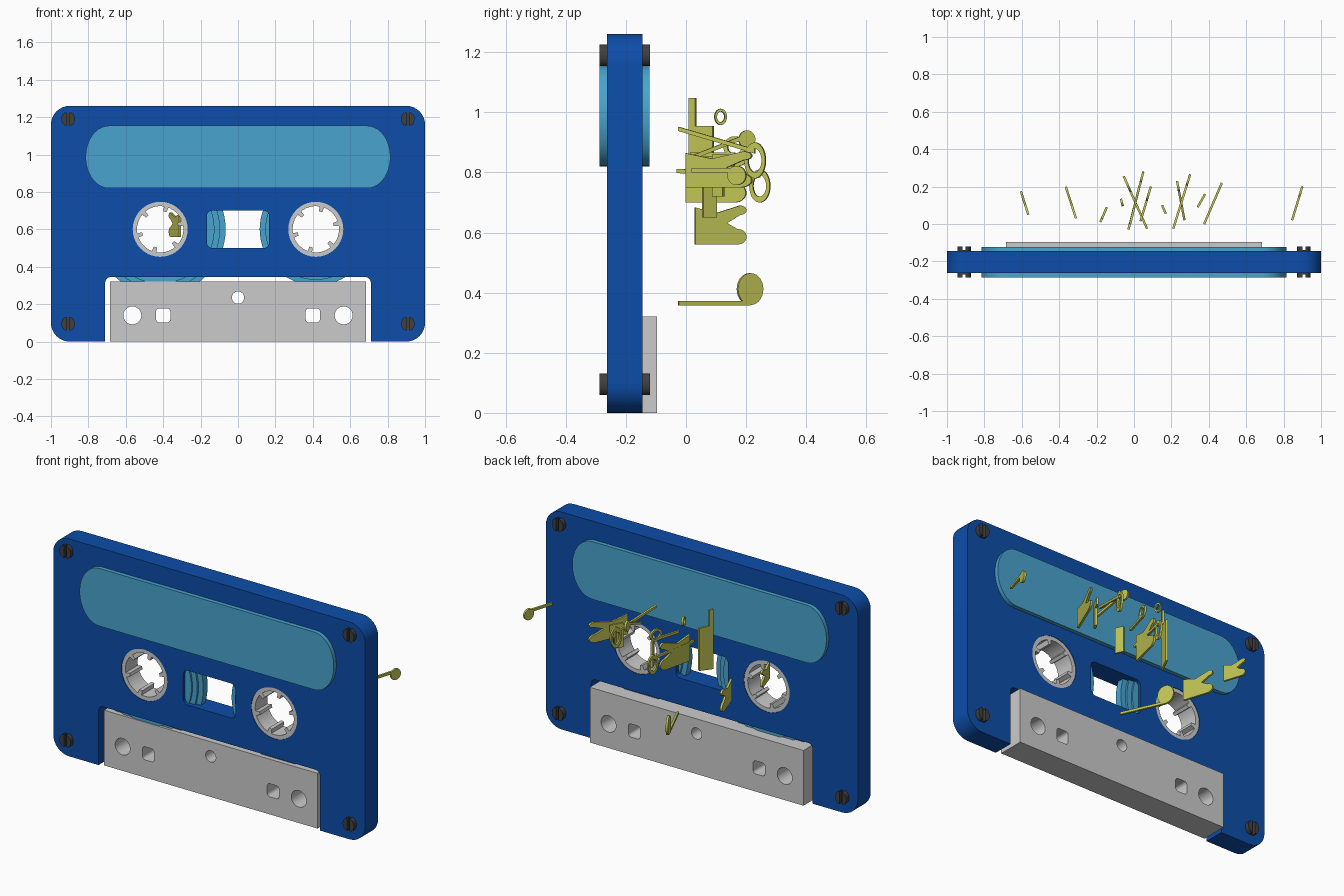
import bpy, math
from mathutils import Vector

if "Cube" in bpy.data.objects:
    bpy.data.objects.remove(bpy.data.objects["Cube"])


def material(name, rgb):
    m = bpy.data.materials.new(name)
    m.diffuse_color = (*rgb, 1)
    m.use_nodes = True
    m.node_tree.nodes["Principled BSDF"].inputs["Base Color"].default_value = m.diffuse_color
    return m


BLUE = material("deep blue", (0.004, 0.075, 0.40))
SKY = material("light blue", (0.065, 0.37, 0.62))
GREY = material("light grey", (0.60, 0.60, 0.60))
DARK = material("charcoal", (0.05, 0.05, 0.05))
OLIVE = material("yellow olive", (0.53, 0.55, 0.09))


def ellipse(cx, cz, rx, rz=None, n=40, a0=0.0, a1=math.tau):
    rz = rz or rx
    full = abs(a1 - a0 - math.tau) < 1e-6
    d = n if full else n - 1
    return [(cx + rx * math.cos(a0 + (a1 - a0) * i / d),
             cz + rz * math.sin(a0 + (a1 - a0) * i / d)) for i in range(n)]


def fillet(corners, seg=8):
    """Polygon with rounded corners, each corner is (x, z, radius)."""
    out = []
    for i, (x, z, r) in enumerate(corners):
        p = Vector((x, z))
        if r == 0:
            out.append((x, z))
            continue
        a = (Vector(corners[i - 1][:2]) - p).normalized()
        b = (Vector(corners[(i + 1) % len(corners)][:2]) - p).normalized()
        for k in range(seg + 1):
            t = math.pi / 2 * k / seg
            q = p + a * r * (1 - math.sin(t)) + b * r * (1 - math.cos(t))
            out.append(tuple(q))
    return out


def rounded_box(cx, cz, w, h, r):
    return fillet([(cx - w, cz - h, r), (cx + w, cz - h, r), (cx + w, cz + h, r), (cx - w, cz + h, r)], 5)


def slab(name, contours, y0, y1, mat, loc=(0, 0), angle=0.0):
    """Upright extruded profile; inner contours become holes."""
    cu = bpy.data.curves.new(name, 'CURVE')
    cu.dimensions = '2D'
    cu.fill_mode = 'BOTH'
    cu.extrude = (y1 - y0) / 2
    for pts in contours:
        s = cu.splines.new('POLY')
        s.points.add(len(pts) - 1)
        for p, (x, z) in zip(s.points, pts):
            p.co = (x, z, 0, 1)
        s.use_cyclic_u = True
    tmp = bpy.data.objects.new(name + "_curve", cu)
    bpy.context.collection.objects.link(tmp)
    bpy.context.view_layer.update()
    dg = bpy.context.evaluated_depsgraph_get()
    me = bpy.data.meshes.new_from_object(tmp.evaluated_get(dg))
    bpy.data.objects.remove(tmp)
    me.materials.clear()
    me.materials.append(mat)
    ob = bpy.data.objects.new(name, me)
    ob.rotation_euler = (math.pi / 2, 0, angle)
    ob.location = (loc[0], loc[1] + (y0 + y1) / 2, 0)
    bpy.context.collection.objects.link(ob)
    bpy.ops.object.select_all(action='DESELECT')
    ob.select_set(True)
    bpy.context.view_layer.objects.active = ob
    bpy.ops.object.shade_smooth_by_angle(angle=math.radians(30))
    return ob


# Shell with the lower notch, hub holes and centre window
HUB_X, HUB_Z = 0.416, 0.60
outline = fillet([(-1, 0, .1), (-.71, 0, 0), (-.71, .345, .03), (.71, .345, .03),
                  (.71, 0, 0), (1, 0, .1), (1, 1.26, .1), (-1, 1.26, .1)])
slab("shell", [outline, ellipse(-HUB_X, HUB_Z, .147), ellipse(HUB_X, HUB_Z, .147),
               rounded_box(0, .6, .167, .1, .03)], -.263, -.145, BLUE)

# Label panel showing on both faces
ends = ellipse(.69, .987, .125, .167, 20, -math.pi / 2, math.pi / 2)
ends += ellipse(-.69, .987, .125, .167, 20, math.pi / 2, 1.5 * math.pi)
slab("label_panel", [ends], -.287, -.122, SKY)

# Head block with guide holes
holes = [ellipse(0, .235, .033, n=24)]
for s in (-1, 1):
    holes += [ellipse(s * .565, .14, .048, n=32), rounded_box(s * .4, .14, .038, .038, .018)]
slab("head_block", [[(-.685, 0), (.685, 0), (.685, .32), (-.685, .32)]] + holes, -.25, -.097, GREY)

# Toothed hubs and tape reels, left reel fuller than the right
for side, s, radius in (("left", -1, .35), ("right", 1, .30)):
    inner = []
    for k in range(6):
        a = k * math.tau / 6 + math.radians(15)
        inner += ellipse(s * HUB_X, HUB_Z, .124, n=8, a0=a + .1, a1=a + math.tau / 6 - .1)
        b = a + math.tau / 6
        inner += ellipse(s * HUB_X, HUB_Z, .098, n=2, a0=b - .09, a1=b + .09)
    slab(side + "_hub", [ellipse(s * HUB_X, HUB_Z, .147), inner], -.26, -.148, GREY)
    for k, half in enumerate((.02, .032, .042)):
        slab(f"{side}_reel_{k}", [ellipse(s * HUB_X, HUB_Z, radius - .03 * k, n=64),
                                  ellipse(s * HUB_X, HUB_Z, .146)], -.204 - half, -.204 + half, SKY)

# Slotted corner screws: two half discs on a recessed core
for sx in (-1, 1):
    for z in (.095, 1.19):
        cx = sx * .908
        for k, a in (("a", -math.pi / 2), ("b", math.pi / 2)):
            off = .008 if k == "a" else -.008
            slab("screw_half_" + k, [ellipse(cx + off, z, .028, .036, 14, a, a + math.pi)], -.287, -.12, DARK)
        slab("screw_core", [ellipse(cx, z, .034, n=24)], -.269, -.139, DARK)


# Thin upright music notes standing behind the shell
def note(name, p0, p1, contours):
    """Contours use (fraction along p0-p1, height)."""
    d = Vector(p1) - Vector(p0)
    pts = [[(u * d.length, z) for u, z in c] for c in contours]
    slab(name, pts, -.006, .006, OLIVE, p0, math.atan2(d.y, d.x))


def stem(u0, z0, u1, z1, t=.007):
    return [(u0, z0 - t), (u1, z1 - t), (u1, z1 + t), (u0, z0 + t)]


def flag(z0, z1):
    h = z1 - z0
    lower = ellipse(.82, z0 + .2 * h, .18, .2 * h, 10, -math.pi / 2, math.pi / 2)
    upper = ellipse(.88, z0 + .88 * h, .12, .12 * h, 8, -math.pi / 2, math.pi / 2)
    return [[(0, z0)] + lower + [(.62, z0 + .55 * h)] + upper + [(.4, z0 + .8 * h), (0, z0 + .95 * h)]]


def ring(u, z, ru, rz, k=.65):
    return [ellipse(u, z, ru, rz, 28), ellipse(u, z, ru * k, rz * k, 28)]


# Double-lobed flags
note("flag_note_far_left", (-.565, .05), (-.605, .175), flag(.76, .86))
note("flag_note_left", (-.31, .03), (-.365, .2), flag(.56, .69))
note("flag_note_middle", (-.02, .0), (.028, .2), flag(.70, .86))
note("flag_note_right", (.375, .0), (.47, .22), flag(.75, .87))

# Solid-headed notes
for name, p0, p1, z0, z1, zh, ru, rz in (
        ("low_note", (.07, -.025), (-.055, .255), .365, .365, .412, .15, .053),
        ("far_right_note", (.845, .02), (.9, .2), .807, .807, .79, .17, .032),
        ("upper_note", (.27, .02), (.23, .23), .85, .92, .91, .13, .03)):
    note(name + "_stem", p0, p1, [stem(0, z0, .85, z1)])
    d = (Vector(p1) - Vector(p0)).length
    note(name + "_head", p0, p1, [ellipse(1 - ru, zh, ru, rz, 28)])

# Open-headed notes
for name, p0, p1, z0, z1, zh, ru, rz in (
        ("long_note", (.21, -.025), (.3, .265), .945, .87, .84, .12, .06),
        ("centre_note", (-.03, -.03), (.05, .28), .805, .79, .755, .11, .055),
        ("short_note", (.035, .015), (.09, .20), .86, .86, .885, .2, .035)):
    note(name + "_stem", p0, p1, [stem(0, z0, 1 - ru, z1)])
    note(name + "_head", p0, p1, ring(1 - ru, zh, ru, rz))
note("small_ring", (-.06, .095), (-.07, .135), ring(.5, .985, .5, .027))

# Upright plates with tall stems
note("tall_plate", (-.18, .01), (-.145, .09),
     [[(0, .70), (1, .71), (1, .955), (.28, .955), (.28, 1.047), (0, 1.047)]])
note("small_plate", (.17, .055), (.15, .10), [[(0, .65), (1, .65), (1, .80), (0, .80)]])
note("side_plate", (.34, .09), (.38, .16), [[(0, .72), (.5, .72), (.5, .82), (1, .82), (1, .86), (0, .86)]])
